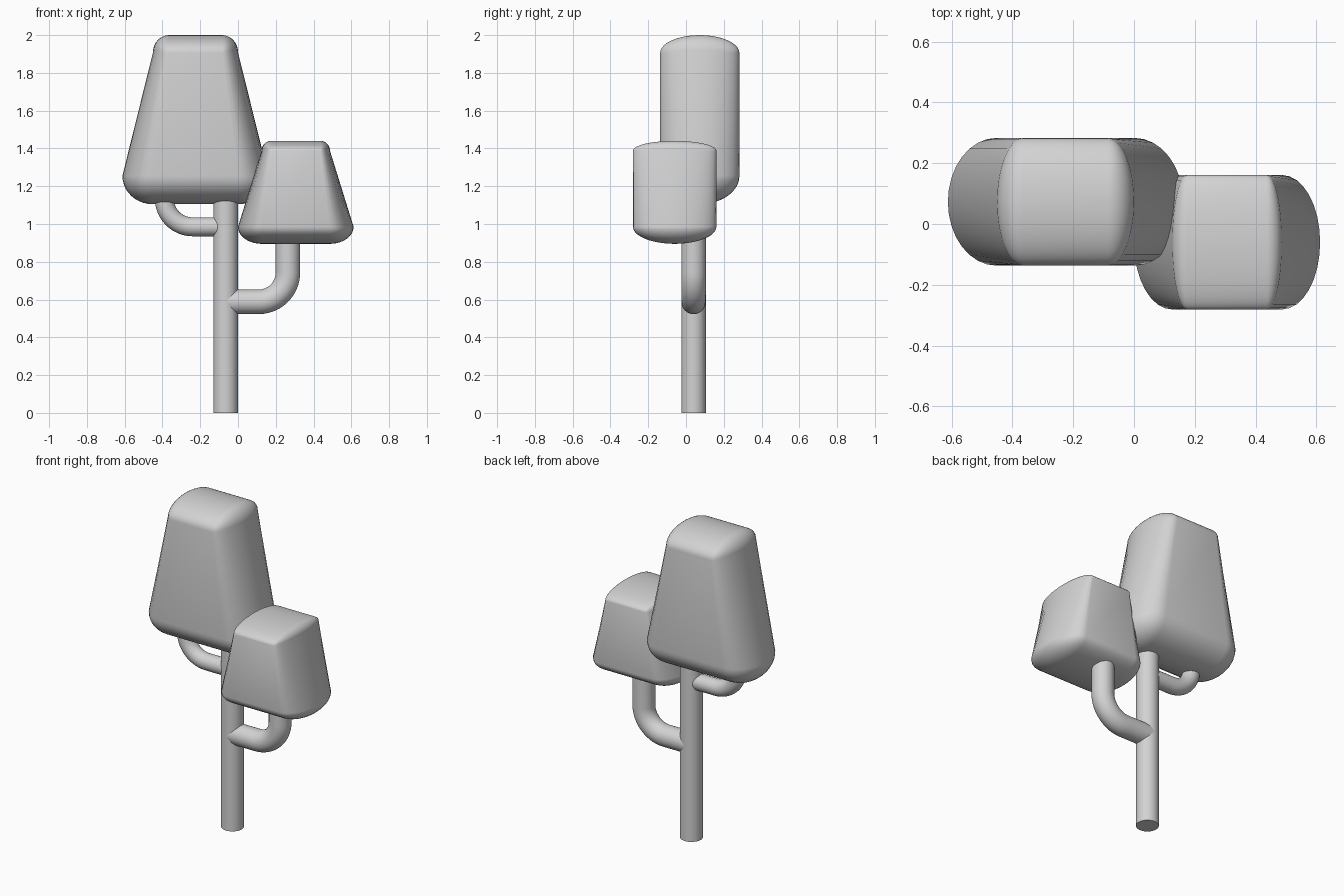
import bpy, bmesh, math
from mathutils import Vector

if "Cube" in bpy.data.objects:
    bpy.data.objects.remove(bpy.data.objects["Cube"])

grey = bpy.data.materials.new("light_grey")
grey.diffuse_color = (0.65, 0.65, 0.65, 1)
grey.use_nodes = True
grey.node_tree.nodes["Principled BSDF"].inputs["Base Color"].default_value = grey.diffuse_color


def loft(name, rings, cap=False):
    """Skin a list of closed rings into one smooth object."""
    bm = bmesh.new()
    vr = [[bm.verts.new(p) for p in r] for r in rings]
    n = len(vr[0])
    for a, b in zip(vr, vr[1:]):
        for i in range(n):
            j = (i + 1) % n
            bm.faces.new((a[i], a[j], b[j], b[i]))
    if cap:
        bm.faces.new(vr[0])
        bm.faces.new(vr[-1])
    bmesh.ops.remove_doubles(bm, verts=bm.verts[:], dist=1e-5)
    bmesh.ops.recalc_face_normals(bm, faces=bm.faces[:])
    me = bpy.data.meshes.new(name)
    bm.to_mesh(me)
    bm.free()
    me.materials.append(grey)
    ob = bpy.data.objects.new(name, me)
    bpy.context.collection.objects.link(ob)
    bpy.ops.object.select_all(action='DESELECT')
    ob.select_set(True)
    bpy.context.view_layer.objects.active = ob
    bpy.ops.object.shade_smooth_by_angle(angle=math.radians(35))
    return ob


def canopy(name, cx, cy, ry, bottom, top, seg=16, lat=10):
    """Tapered pillow; bottom/top = (z of widest line, half width, rx, rz)."""
    rings = []
    for (z, hw, rx, rz), start in ((bottom, -90), (top, 0)):
        flat = hw - rx
        for k in range(lat + 1):
            t = math.radians(start + 90 * k / lat)
            c = max(math.cos(t), 0) if abs(math.cos(t)) > 1e-6 else 0
            ring = []
            for side, a0 in ((1, -90), (-1, 90)):
                for i in range(seg + 1):
                    a = math.radians(a0 + 180 * i / seg)
                    ring.append((cx + side * flat + rx * c * math.cos(a),
                                 cy + ry * c * math.sin(a),
                                 z + rz * math.sin(t)))
            rings.append(ring)
    return loft(name, rings)


def branch(name, x0, x1, z0, z1, bend, r, y, seg=32, steps=14):
    """Tube leaving the trunk level at z0, bending up to rise at x1."""
    s = 1 if x1 > x0 else -1
    path = [(x0, z0, 0)]
    for k in range(steps + 1):
        p = math.pi / 2 * k / steps
        path.append((x1 - s * bend + s * bend * math.sin(p),
                     z0 + bend * (1 - math.cos(p)), p))
    path.append((x1, z1, math.pi / 2))
    rings = []
    for x, z, p in path:
        normal = Vector((-s * math.sin(p), 0, math.cos(p)))
        rings.append([Vector((x, y, z)) + r * (math.cos(a) * normal + math.sin(a) * Vector((0, 1, 0)))
                      for a in (2 * math.pi * i / seg for i in range(seg))])
    return loft(name, rings, cap=True)


# trunk
TX, TY, TR = -0.066, 0.04, 0.065
loft("trunk", [[(TX + TR * math.cos(2 * math.pi * i / 40),
                 TY + TR * math.sin(2 * math.pi * i / 40), z) for i in range(40)]
               for z in (0, 1.2)], cap=True)

# branches
branch("right_branch", TX, 0.264, 0.588, 1.0, 0.155, 0.065, TY)
branch("left_branch", TX, -0.39, 0.985, 1.2, 0.15, 0.05, TY)

# leaf canopies
canopy("large_canopy", -0.225, 0.073, 0.21,
       (1.255, 0.387, 0.16, 0.15), (1.905, 0.226, 0.085, 0.095))
canopy("small_canopy", 0.306, -0.06, 0.221,
       (0.985, 0.306, 0.125, 0.09), (1.388, 0.181, 0.05, 0.052))
